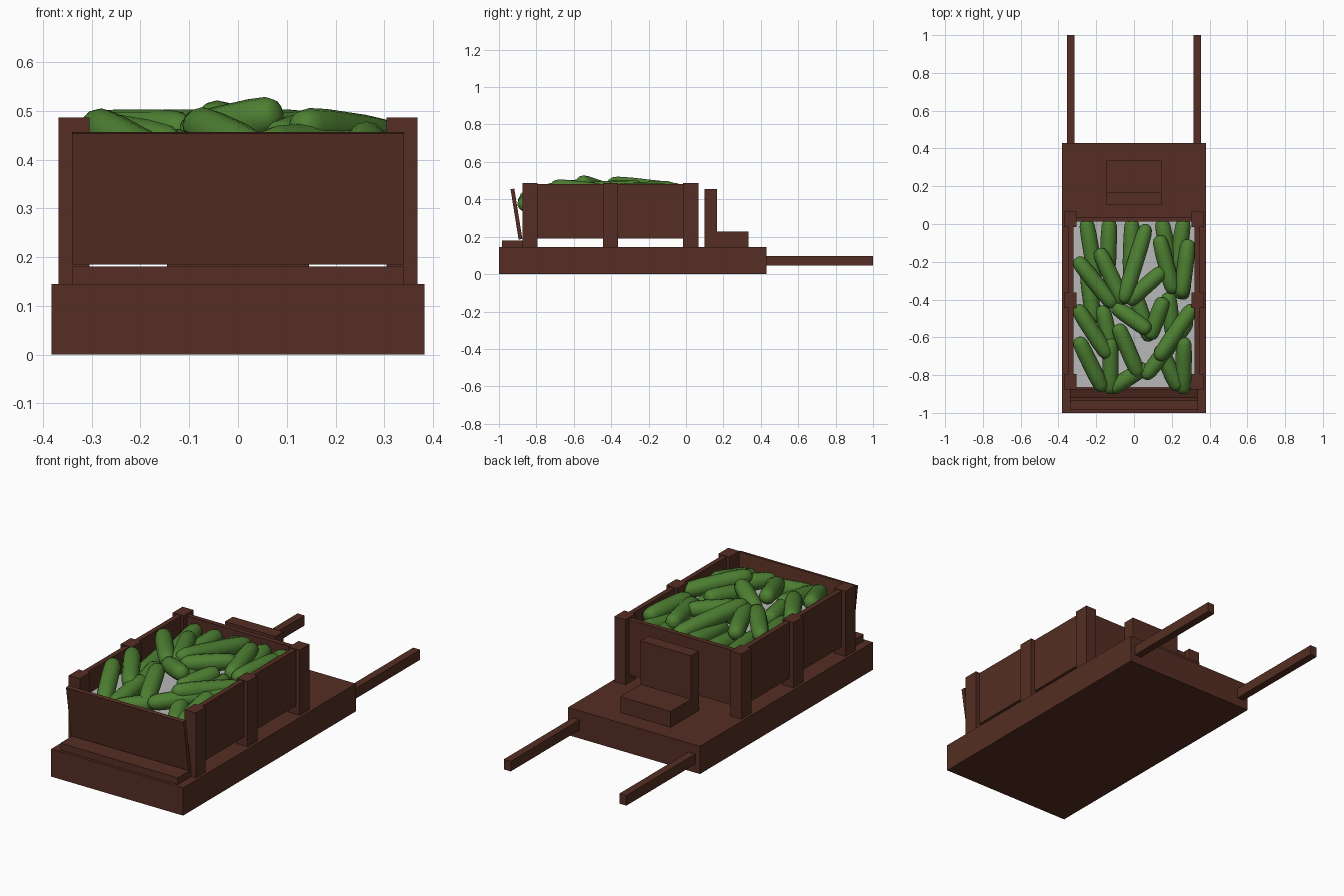
import bpy, bmesh, math
from mathutils import Vector

if "Cube" in bpy.data.objects:
    bpy.data.objects.remove(bpy.data.objects["Cube"])


def material(name, rgb):
    m = bpy.data.materials.new(name)
    m.diffuse_color = (*rgb, 1)
    m.use_nodes = True
    m.node_tree.nodes["Principled BSDF"].inputs["Base Color"].default_value = m.diffuse_color
    return m


WOOD = material("dark_brown_wood", (0.09, 0.027, 0.017))
GREEN = material("cucumber_green", (0.075, 0.215, 0.032))
GREY = material("light_grey_floor", (0.48, 0.48, 0.48))


def make(name, bm, mat):
    bmesh.ops.recalc_face_normals(bm, faces=bm.faces)
    me = bpy.data.meshes.new(name)
    bm.to_mesh(me)
    bm.free()
    me.materials.append(mat)
    ob = bpy.data.objects.new(name, me)
    bpy.context.collection.objects.link(ob)
    return ob


def box(name, x, y, z, mat=WOOD):
    """Box from (min, max) ranges."""
    bm = bmesh.new()
    bmesh.ops.create_cube(bm, size=1)
    for v in bm.verts:
        v.co = [r[0] if c < 0 else r[1] for c, r in zip(v.co, (x, y, z))]
    return make(name, bm, mat)


def side_profile(name, pts, half_width):
    """Extrude a y/z outline symmetrically across x."""
    bm = bmesh.new()
    f = bm.faces.new([bm.verts.new((-half_width, y, z)) for y, z in pts])
    new = bmesh.ops.extrude_face_region(bm, geom=[f])["geom"]
    bmesh.ops.translate(bm, vec=(2 * half_width, 0, 0),
                        verts=[g for g in new if isinstance(g, bmesh.types.BMVert)])
    return make(name, bm, WOOD)


def cucumber(name, a, b, radius=0.043, sides=12):
    """Round-ended rod from tip a to tip b."""
    a, b = Vector(a), Vector(b)
    length = (b - a).length
    rot = (b - a).to_track_quat('Z', 'Y')
    profile = [(0.015, 0.45), (0.05, 0.76), (0.12, 0.93), (0.3, 1), (0.5, 1),
               (0.7, 1), (0.88, 0.92), (0.95, 0.74), (0.985, 0.43)]
    bm = bmesh.new()
    rings = []
    for t, r in profile:
        rings.append([bm.verts.new(a + rot @ Vector((
            radius * r * math.cos(2 * math.pi * i / sides),
            radius * r * math.sin(2 * math.pi * i / sides), t * length)))
            for i in range(sides)])
    for lo, hi in zip(rings, rings[1:]):
        for i in range(sides):
            j = (i + 1) % sides
            bm.faces.new((lo[i], lo[j], hi[j], hi[i]))
    for ring, tip in ((rings[0], a), (rings[-1], b)):
        v = bm.verts.new(tip)
        for i in range(sides):
            bm.faces.new((ring[i], ring[(i + 1) % sides], v))
    for f in bm.faces:
        f.smooth = True
    return make(name, bm, GREEN)


# Cart bed and front ledge
box("cart_bed", (-0.382, 0.382), (-1, 0.43), (0, 0.145))
box("front_ledge", (-0.34, 0.34), (-0.985, -0.875), (0.145, 0.181))

# Shafts, side panels and posts, mirrored left and right
for s, side in ((-1, "left"), (1, "right")):
    def span(a, b):
        return tuple(sorted((s * a, s * b)))
    box(side + "_shaft", span(0.315, 0.355), (0.41, 1), (0.045, 0.098))
    box(side + "_panel", span(0.32, 0.346), (-0.865, 0.06), (0.19, 0.483))
    for pos, y in (("front", -0.875), ("middle", -0.445), ("back", -0.015)):
        box(f"{side}_{pos}_post", span(0.304, 0.368), (y, y + 0.082), (0.145, 0.486))

# Back panel and leaning tailgate
box("back_panel", (-0.32, 0.32), (0.012, 0.038), (0.187, 0.475))
side_profile("tailgate", [(-0.895, 0.185), (-0.875, 0.188), (-0.918, 0.457), (-0.938, 0.454)], 0.34)

# Driver seat
side_profile("seat", [(0.1, 0.145), (0.335, 0.145), (0.335, 0.228), (0.166, 0.228),
                      (0.166, 0.455), (0.1, 0.455)], 0.146)

# Floor under the load
box("load_floor", (-0.32, 0.32), (-0.865, 0.012), (0.364, 0.368), GREY)

# Cucumbers: tip to tip as x, y, z, x, y, z
lower = [
    (-0.255, 0.03, .42, -0.20, -0.30, .40), (-0.13, 0.03, .42, -0.14, -0.28, .40),
    (-0.01, 0.03, .42, -0.02, -0.30, .40), (0.145, 0.03, .42, 0.20, -0.27, .39),
    (0.265, 0.03, .42, 0.22, -0.27, .39), (-0.25, -0.24, .40, -0.21, -0.53, .39),
    (-0.17, -0.43, .42, -0.11, -0.70, .40), (0.00, -0.36, .41, 0.09, -0.62, .39),
    (0.18, -0.36, .42, 0.21, -0.62, .40), (0.07, -0.75, .42, -0.13, -0.88, .38),
    (0.13, -0.64, .42, 0.24, -0.88, .38), (0.27, -0.22, .40, 0.25, -0.40, .40),
]
upper = [
    (0.07, 0.00, .44, -0.06, -0.42, .488), (0.29, -0.08, .445, 0.25, -0.39, .445),
    (0.13, -0.06, .46, 0.21, -0.37, .44), (-0.19, -0.13, .46, -0.05, -0.43, .46),
    (-0.31, -0.18, .46, -0.10, -0.44, .46), (0.16, -0.24, .46, -0.04, -0.42, .46),
    (0.32, -0.43, .44, 0.12, -0.72, .47), (-0.31, -0.43, .46, -0.13, -0.71, .43),
    (-0.11, -0.43, .45, 0.085, -0.57, .495), (0.16, -0.39, .46, 0.08, -0.61, .44),
    (0.30, -0.50, .43, 0.05, -0.82, .43), (-0.09, -0.53, .475, 0.03, -0.81, .42),
    (-0.30, -0.60, .475, -0.16, -0.885, .40), (-0.125, -0.60, .43, -0.125, -0.90, .38),
    (0.265, -0.60, .45, 0.26, -0.90, .365),
]
for layer, rows in (("lower", lower), ("upper", upper)):
    for n, c in enumerate(rows, 1):
        cucumber(f"{layer}_cucumber_{n}", c[:3], c[3:])
